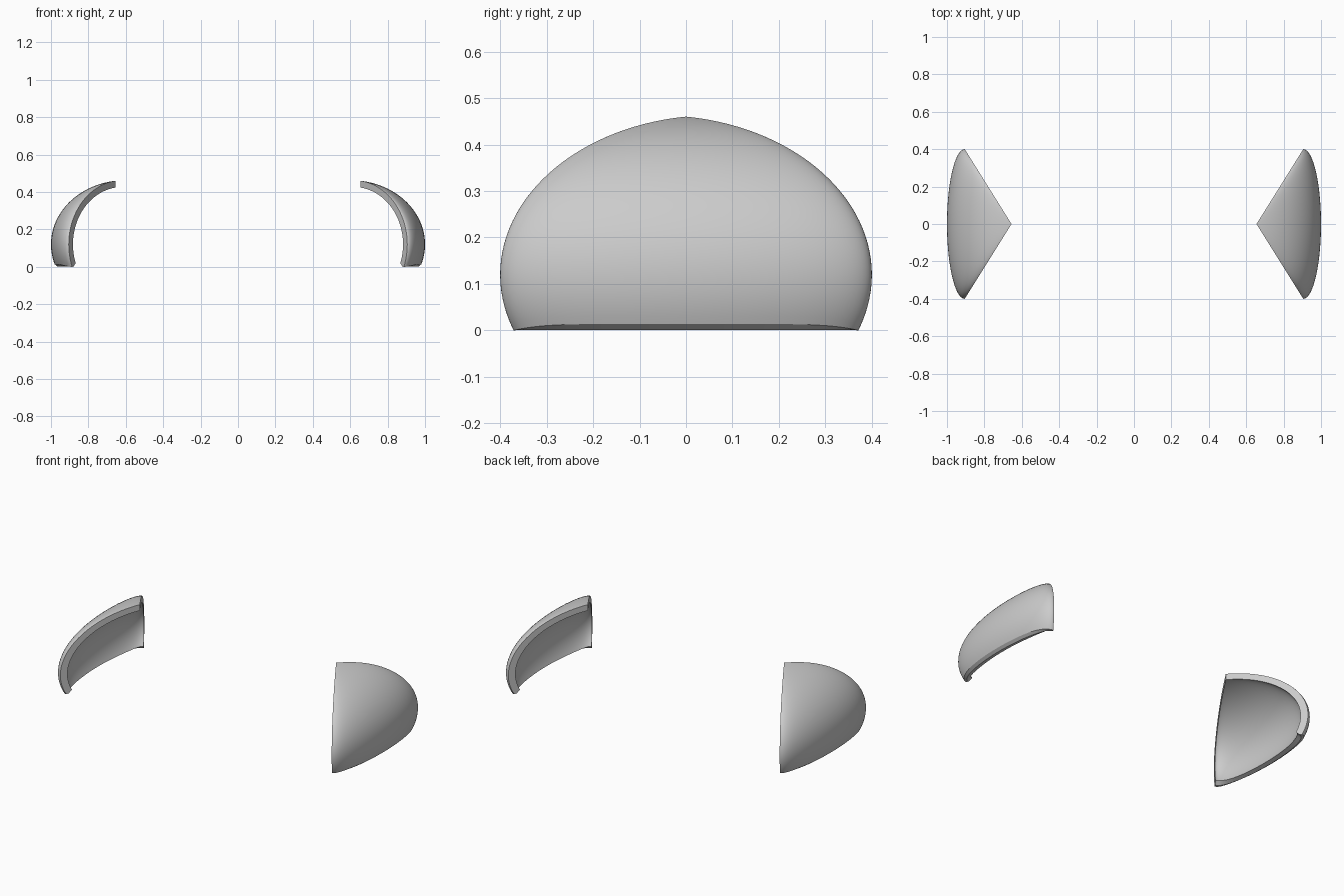
import bpy, bmesh, math

if "Cube" in bpy.data.objects:
    bpy.data.objects.remove(bpy.data.objects["Cube"])

ROWS, COLS = 36, 48
grey = bpy.data.materials.new("plain_grey")
grey.diffuse_color = (0.6, 0.6, 0.6, 1)
grey.use_nodes = True
grey.node_tree.nodes["Principled BSDF"].inputs["Base Color"].default_value = grey.diffuse_color


def skin(inset, bottom_edge, bottom_mid):
    """Rows of points on one skin of the shell, from the top tip to the lower rim."""
    ry, rz, rx = 0.46 - inset, 0.343 - inset, 0.3966 - inset
    top = math.acos(0.06 / ry)
    rows = []
    for i in range(1, ROWS + 1):
        row = []
        for j in range(COLS + 1):
            p = math.pi * (j / COLS - 0.5)
            low = bottom_mid + (bottom_edge - bottom_mid) * abs(math.sin(p)) ** 6
            end = math.asin((low - 0.12) / rz)
            t = top + (end - top) * i / ROWS
            y = -0.06 + ry * math.cos(t)          # half width at this height
            xe = 0.655 + y / 1.6                  # edge lies on the slanted cut
            xm = 0.6034 + rx * math.cos(t)        # bulge at the middle
            row.append((xe + (xm - xe) * math.cos(p), y * math.sin(p),
                        0.12 + rz * math.sin(t)))
        rows.append(row)
    tip = (0.655, 0, 0.12 + rz * math.sin(top))
    return tip, rows


def shell(name, side):
    bm = bmesh.new()

    def add(p):
        return bm.verts.new((p[0] * side, p[1], p[2]))

    # outer and inner skins
    grids = []
    for inset, be, bmid in ((0, 0.0, 0.014), (0.036, 0.02, 0.008)):
        tip, rows = skin(inset, be, bmid)
        tip, rows = add(tip), [[add(p) for p in r] for r in rows]
        for j in range(COLS):
            bm.faces.new((tip, rows[0][j], rows[0][j + 1]))
            for a, b in zip(rows, rows[1:]):
                bm.faces.new((a[j], b[j], b[j + 1], a[j + 1]))
        grids.append((tip, rows))
    (t0, outer), (t1, inner) = grids

    # flat cut faces along both slanted edges
    for j in (0, COLS):
        o = [t0] + [r[j] for r in outer]
        n = [t1] + [r[j] for r in inner]
        for k in range(ROWS):
            bm.faces.new((o[k], o[k + 1], n[k + 1], n[k]))

    # lower rim, with its lowest line resting on the ground
    o, n = outer[-1], inner[-1]
    mid = [add(((a.co.x * 0.6 + b.co.x * 0.4) * side, a.co.y * 0.6 + b.co.y * 0.4, 0.001))
           for a, b in zip(o, n)]
    for j in range(COLS):
        bm.faces.new((o[j], o[j + 1], mid[j + 1], mid[j]))
        bm.faces.new((mid[j], mid[j + 1], n[j + 1], n[j]))
    for j in (0, COLS):
        bm.faces.new((o[j], mid[j], n[j]))

    bmesh.ops.recalc_face_normals(bm, faces=bm.faces)
    mesh = bpy.data.meshes.new(name)
    bm.to_mesh(mesh)
    bm.free()
    mesh.materials.append(grey)
    obj = bpy.data.objects.new(name, mesh)
    bpy.context.collection.objects.link(obj)
    bpy.ops.object.select_all(action='DESELECT')
    obj.select_set(True)
    bpy.context.view_layer.objects.active = obj
    bpy.ops.object.shade_smooth_by_angle(angle=math.radians(30))


shell("right_shell", 1)
shell("left_shell", -1)
